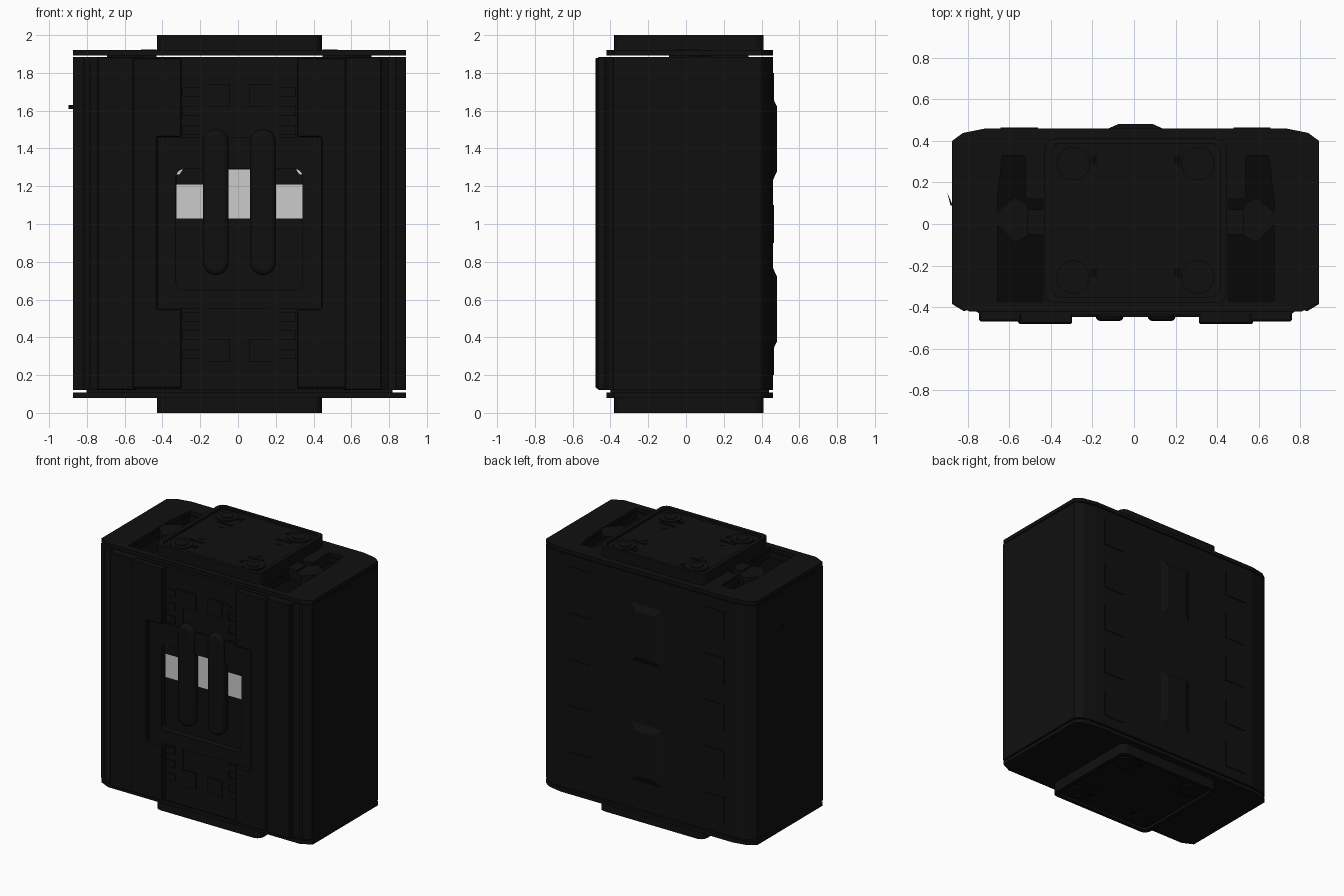
import bpy, bmesh, math
from mathutils import Vector

cube = bpy.data.objects.get("Cube")
if cube:
    bpy.data.objects.remove(cube, do_unlink=True)

CX = 0.0075  # mirror plane of the casing


def material(name, value):
    m = bpy.data.materials.new(name)
    m.use_nodes = True
    m.diffuse_color = (value, value, value, 1)
    m.node_tree.nodes["Principled BSDF"].inputs["Base Color"].default_value = (value, value, value, 1)
    return m


BLACK = material("matte black", 0.005)
DEEP = material("deep black", 0.002)
GREY = material("light grey", 0.6)


def prism(name, points, axis, low, high, mat=BLACK, bevel=0, segments=1):
    """Extrude a flat outline along y or z; x is measured from the mirror plane."""
    bm = bmesh.new()
    place = (lambda a, b, d: (CX + a, d, b)) if axis == "y" else (lambda a, b, d: (CX + a, b, d))
    rings = [[bm.verts.new(place(a, b, d)) for a, b in points] for d in (low, high)]
    bm.faces.new(rings[0])
    bm.faces.new(rings[1])
    n = len(points)
    for i in range(n):
        j = (i + 1) % n
        bm.faces.new((rings[0][i], rings[0][j], rings[1][j], rings[1][i]))
    bmesh.ops.recalc_face_normals(bm, faces=bm.faces)
    mesh = bpy.data.meshes.new(name)
    bm.to_mesh(mesh)
    bm.free()
    mesh.materials.append(mat)
    ob = bpy.data.objects.new(name, mesh)
    bpy.context.collection.objects.link(ob)
    if bevel:
        mod = ob.modifiers.new("edge", "BEVEL")
        mod.width, mod.segments = bevel, segments
        mod.angle_limit = math.radians(50)
    return ob


def rect(x0, x1, y0, y1):
    return [(x0, y0), (x1, y0), (x1, y1), (x0, y1)]


def rounded(x0, x1, y0, y1, r, steps=5):
    pts = []
    for k, (x, y) in enumerate([(x1 - r, y1 - r), (x0 + r, y1 - r), (x0 + r, y0 + r), (x1 - r, y0 + r)]):
        for i in range(steps + 1):
            a = math.pi / 2 * (k + i / steps)
            pts.append((x + r * math.cos(a), y + r * math.sin(a)))
    return pts


def circle(x, y, r, n=24):
    return [(x + r * math.cos(i * math.tau / n), y + r * math.sin(i * math.tau / n)) for i in range(n)]


def flip(points, side):
    return [(side * a, b) for a, b in points]


def cut(ob, cutter):
    cutter.hide_render = True
    mod = ob.modifiers.new("cut", "BOOLEAN")
    mod.operation, mod.solver, mod.object = "DIFFERENCE", "EXACT", cutter
    bpy.context.view_layer.objects.active = ob
    bpy.ops.object.modifier_apply(modifier=mod.name)
    bpy.data.objects.remove(cutter, do_unlink=True)


def mirrored(half):
    return half + [(-x, y) for x, y in reversed(half)]


SIDES = (("right", -1), ("left", 1))

# Main casing, with the display opening cut into its front
casing = prism("casing", mirrored([(0.745, -0.435), (0.79, -0.405), (0.825, -0.42), (0.882, -0.385),
                                   (0.882, 0.40), (0.83, 0.438), (0.72, 0.46)]), "z", 0.12, 1.885)
cut(casing, prism("opening", rounded(-0.335, 0.335, 0.65, 1.29, 0.04), "y", -0.6, -0.395))

# Core joining the casing to its end plates across a thin gap
prism("core", rect(-0.81, 0.81, -0.40, 0.44), "z", 0.1, 1.85)

# End plates and rounded end caps
for label, base, sign in (("bottom", 0, 1), ("top", 2, -1)):
    def span(a, b):
        return sorted((base + sign * a, base + sign * b))
    plate = prism(label + "_end_plate", mirrored([(0.80, -0.42), (0.882, -0.38), (0.882, 0.40),
                                                (0.83, 0.438), (0.72, 0.46)]), "z", *span(0.08, 0.108))
    cap = prism(label + "_cap", rounded(-0.437, 0.437, -0.38, 0.41, 0.05), "z", *span(0, 0.10))
    cut(cap, prism("cap_recess", rounded(-0.405, 0.405, -0.35, 0.385, 0.04), "z", *span(-0.1, 0.018)))
    for name, side in SIDES:
        for y, d in ((0.29, 1), (-0.255, -1)):
            prism(f"{label}_{name}_boss", circle(side * 0.30, y, 0.08), "z", *span(0.008, 0.03))
            prism(f"{label}_{name}_boss_pin", circle(side * 0.30, y, 0.045), "z", *span(0.003, 0.03))
            prism(f"{label}_{name}_slot", rect(side * 0.2 - 0.015, side * 0.2 + 0.015, y, y + 0.04),
                  "z", *span(0.014, 0.022), DEEP)
            prism(f"{label}_{name}_rib", rect(side * 0.25 - 0.06, side * 0.25 + 0.06, y - d * 0.11, y - d * 0.09),
                  "z", *span(0.013, 0.03))
            prism(f"{label}_{name}_hole", circle(side * 0.24, y - d * 0.155, 0.018, 12),
                  "z", *span(0.015, 0.025))
    if label == "top":
        # Side wells in the top, holding a turned block and a strut
        for name, side in SIDES:
            well = flip([(0.45, -0.37), (0.665, -0.37), (0.665, 0.12), (0.64, 0.33), (0.54, 0.33),
                         (0.45, 0.2)], side)
            for ob in (plate, casing, bpy.data.objects["core"]):
                cut(ob, prism("well", well, "z", 1.84, 2.1))
            prism(name + "_well_floor", well, "z", 1.838, 1.843, DEEP)
            prism(name + "_well_block", flip([(0.49, -0.04), (0.58, -0.09), (0.70, 0.03), (0.58, 0.13), (0.52, 0.09)],
                                             side), "z", 1.84, 1.915)
            prism(name + "_well_strut", flip(rect(0.44, 0.52, -0.05, 0.07), side), "z", 1.84, 1.925)
            prism(name + "_well_shelf", flip(rect(0.44, 0.53, 0.12, 0.33), side), "z", 1.84, 1.92)

# Layered front side panels, the inner ones stepped around the display frame
for name, side in SIDES:
    prism(name + "_outer_panel", flip(rect(0.55, 0.752, 0.12, 1.885), side), "y", -0.468, -0.40, bevel=0.006)
    prism(name + "_inner_panel", flip([(0.305, 0.13), (0.565, 0.13), (0.565, 1.88), (0.305, 1.88),
                                       (0.305, 1.46), (0.435, 1.46), (0.435, 0.55), (0.305, 0.55)], side),
          "y", -0.48, -0.41, bevel=0.006)
    # Raised blocks and ladder steps above and below the frame
    for middle, d in ((1.60, 1), (0.41, -1)):
        prism(name + "_front_block", flip(rect(0.05, 0.17, middle + d * 0.02, middle + d * 0.14), side),
              "y", -0.445, -0.42)
        prism(name + "_front_rail", flip(rect(0.16, 0.22, middle - 0.14, middle + 0.14), side), "y", -0.441, -0.42)
        for k in (-1, 0, 1):
            prism(name + "_front_step", flip(rect(0.22, 0.30, middle + k * 0.1 - 0.025, middle + k * 0.1 + 0.025),
                                             side), "y", -0.446, -0.42)

# Display frame around the opening
frame = prism("display_frame", rect(-0.435, 0.435, 0.55, 1.46), "y", -0.447, -0.43)
cut(frame, prism("frame_opening", rounded(-0.335, 0.335, 0.65, 1.29, 0.04), "y", -0.6, -0.3))

# Grey display strip, its dark upper tabs and the two rounded bars across it
prism("display_strip", rect(-0.333, 0.333, 1.03, 1.288), "y", -0.402, -0.394, GREY)
for name, side in SIDES:
    prism(name + "_display_tab", flip([(0.15, 1.21), (0.334, 1.21), (0.334, 1.262), (0.318, 1.262),
                                       (0.298, 1.29), (0.15, 1.29)], side), "y", -0.41, -0.395)
    bar = prism(name + "_bar", rounded(side * 0.125 - 0.068, side * 0.125 + 0.068, 0.73, 1.50, 0.066, 8),
                "y", -0.467, -0.39, bevel=0.025, segments=3)

# Back pads with sloped edges, and shallow back strips
for z in (0.55, 1.45):
    bm = bmesh.new()
    outer = [bm.verts.new((CX + a, 0.455, z + b)) for a, b in rect(-0.14, 0.14, -0.23, 0.23)]
    inner = [bm.verts.new((CX + a, 0.482, z + b)) for a, b in rect(-0.08, 0.08, -0.17, 0.17)]
    bm.faces.new(inner)
    bm.faces.new(outer)
    for i in range(4):
        j = (i + 1) % 4
        bm.faces.new((outer[i], outer[j], inner[j], inner[i]))
    bmesh.ops.recalc_face_normals(bm, faces=bm.faces)
    mesh = bpy.data.meshes.new("back_pad")
    bm.to_mesh(mesh)
    bm.free()
    mesh.materials.append(BLACK)
    bpy.context.collection.objects.link(bpy.data.objects.new("back_pad", mesh))
for name, side in SIDES:
    for k in range(5):
        z = 0.3 + k * 0.35
        prism(name + "_back_strip", flip(rect(0.47, 0.65, z - 0.1, z + 0.1), side), "y", 0.45, 0.465)

# Small loose clip on the right side
prism("side_clip", [(-0.905, 0.15), (-0.88, 0.09), (-0.89, 0.09)], "z", 1.61, 1.63)

# Smooth the curved bars while keeping edges sharp
bpy.ops.object.select_all(action="DESELECT")
for ob in bpy.data.objects:
    if ob.type == "MESH" and ("_bar" in ob.name or "boss" in ob.name or ob.name.endswith("_cap")):
        ob.select_set(True)
        bpy.context.view_layer.objects.active = ob
bpy.ops.object.shade_smooth_by_angle(angle=math.radians(35))
